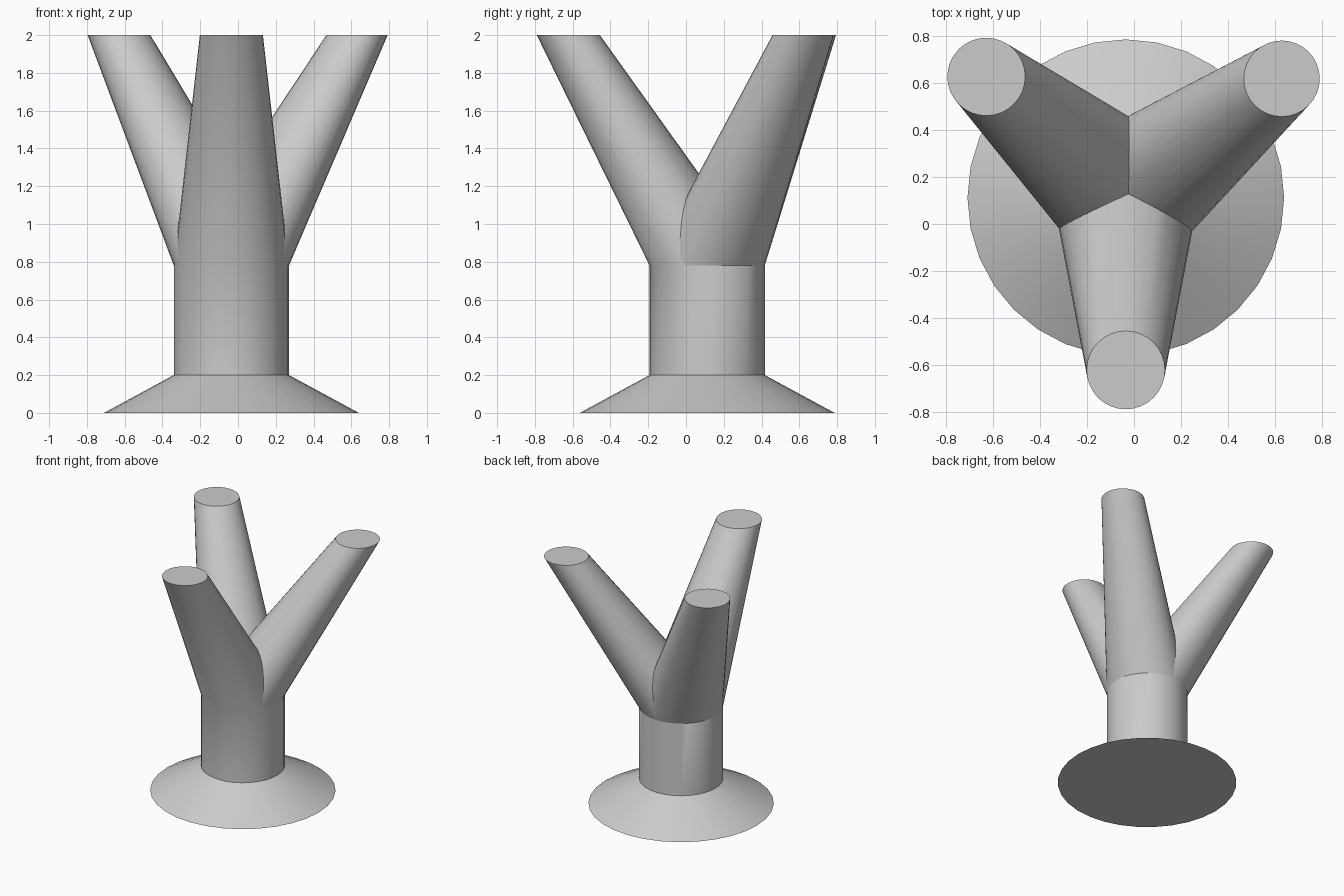
import bpy
import bmesh
from math import cos, sin, pi, radians

cube = bpy.data.objects.get("Cube")
if cube:
    bpy.data.objects.remove(cube, do_unlink=True)

SIDES = 32
CX, CY = -0.035, 0.112      # trunk axis
TRUNK_R, FORK_Z = 0.305, 0.78

grey = bpy.data.materials.new("plain_grey")
grey.use_nodes = True
colour = (0.6, 0.6, 0.6, 1)
grey.diffuse_color = colour
grey.node_tree.nodes["Principled BSDF"].inputs["Base Color"].default_value = colour


def loft(name, rings, cap_bottom):
    """Skin horizontal circles given as (x, y, z, radius), bottom to top."""
    bm = bmesh.new()
    loops = []
    for x, y, z, r in rings:
        angles = [2 * pi * i / SIDES for i in range(SIDES)]
        loops.append([bm.verts.new((x + r * cos(a), y + r * sin(a), z)) for a in angles])
    for low, high in zip(loops, loops[1:]):
        for i in range(SIDES):
            j = (i + 1) % SIDES
            bm.faces.new((low[i], low[j], high[j], high[i]))
    bm.faces.new(loops[-1])
    if cap_bottom:
        bm.faces.new(loops[0][::-1])
    mesh = bpy.data.meshes.new(name)
    bm.to_mesh(mesh)
    bm.free()
    mesh.materials.append(grey)
    obj = bpy.data.objects.new(name, mesh)
    bpy.context.collection.objects.link(obj)
    bpy.ops.object.select_all(action="DESELECT")
    obj.select_set(True)
    bpy.context.view_layer.objects.active = obj
    bpy.ops.object.shade_smooth_by_angle(angle=radians(30))


fork = (CX, CY, FORK_Z, TRUNK_R)

# Flared foot, trunk and the front branch that flows out of it
loft("trunk_and_front_branch",
     [(CX, CY, 0, 0.675), (CX, CY, 0.2, TRUNK_R), fork, (CX, -0.623, 2, 0.167)], True)

# Rear branches grow from the same fork ring
loft("back_left_branch", [fork, (0.63, 0.62, 2, 0.162)], False)
loft("back_right_branch", [fork, (-0.63, 0.628, 2, 0.166)], False)
